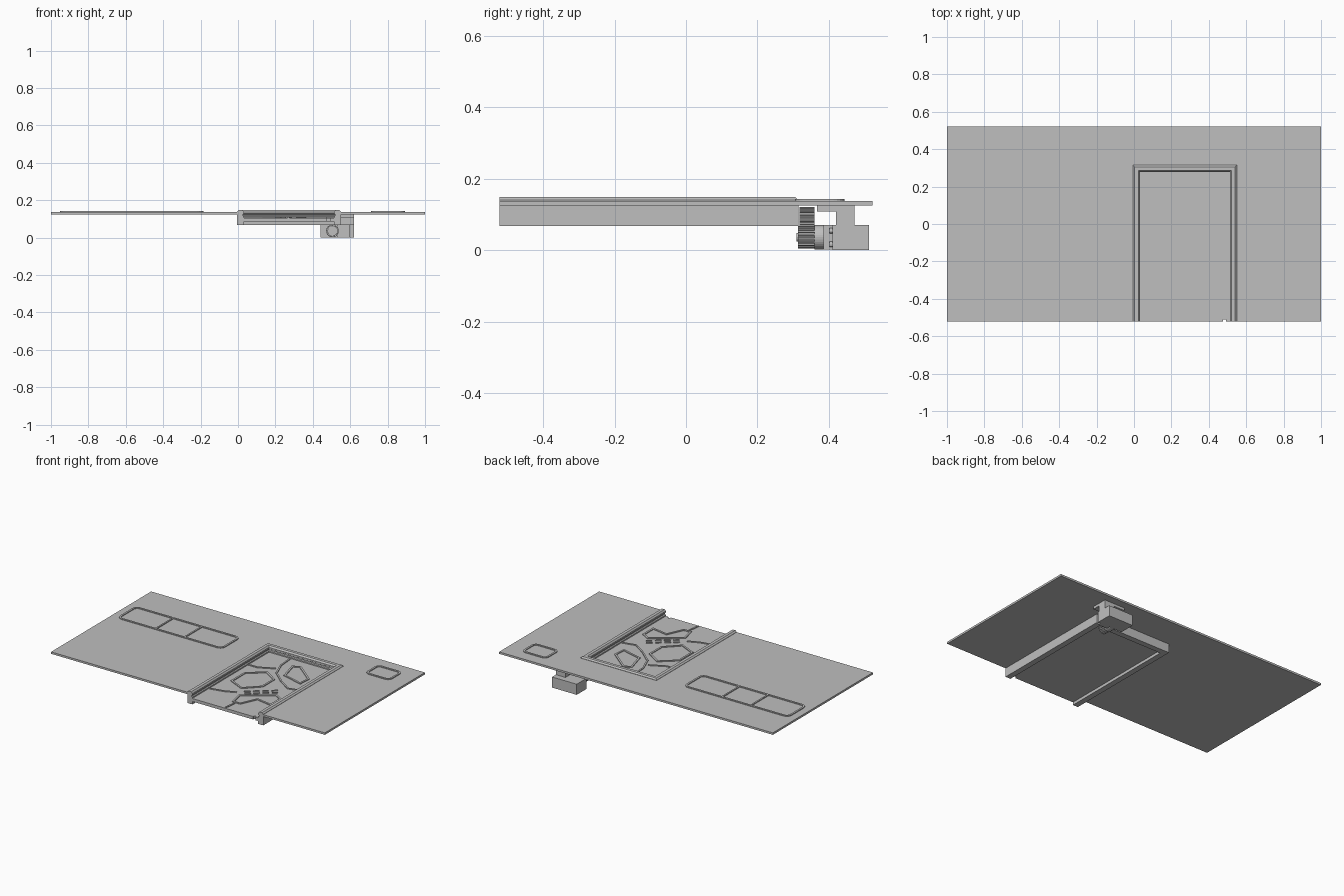
import bpy, bmesh, math
from mathutils import Vector

cube = bpy.data.objects.get("Cube")
if cube:
    bpy.data.objects.remove(cube)

grey = bpy.data.materials.new("panel_grey")
grey.use_nodes = True
COLOR = (0.52, 0.52, 0.52, 1)
grey.diffuse_color = COLOR
grey.node_tree.nodes["Principled BSDF"].inputs["Base Color"].default_value = COLOR


def finish(name, bm):
    bmesh.ops.recalc_face_normals(bm, faces=bm.faces)
    mesh = bpy.data.meshes.new(name)
    bm.to_mesh(mesh)
    bm.free()
    mesh.materials.append(grey)
    obj = bpy.data.objects.new(name, mesh)
    bpy.context.collection.objects.link(obj)
    return obj


def prism(name, points, low, high, axis="z"):
    """Extrude an outline: (x, y) along z, or (x, z) along y."""
    bm = bmesh.new()
    place = (lambda p, h: (p[0], p[1], h)) if axis == "z" else (lambda p, h: (p[0], h, p[1]))
    a = [bm.verts.new(place(p, low)) for p in points]
    b = [bm.verts.new(place(p, high)) for p in points]
    bm.faces.new(a)
    bm.faces.new(b)
    n = len(points)
    for i in range(n):
        j = (i + 1) % n
        bm.faces.new((a[i], a[j], b[j], b[i]))
    return finish(name, bm)


def box(name, x0, x1, y0, y1, z0, z1):
    return prism(name, [(x0, y0), (x1, y0), (x1, y1), (x0, y1)], z0, z1)


def sweep(name, path, profile, closed=False):
    """Mitred sweep of an (offset to the right, z) profile along a flat path."""
    bm = bmesh.new()
    pts = [Vector(p) for p in path]
    n = len(pts)
    rings = []
    for i, p in enumerate(pts):
        dirs = []
        if closed or i > 0:
            dirs.append((p - pts[i - 1]).normalized())
        if closed or i < n - 1:
            dirs.append((pts[(i + 1) % n] - p).normalized())
        normals = [Vector((d.y, -d.x)) for d in dirs]
        miter = sum(normals, Vector((0, 0))).normalized()
        miter /= max(miter.dot(normals[0]), 0.4)
        rings.append([bm.verts.new((*(p + miter * o), z)) for o, z in profile])
    m = len(profile)
    for i in range(n if closed else n - 1):
        a, b = rings[i], rings[(i + 1) % n]
        for k in range(m):
            bm.faces.new((a[k], a[(k + 1) % m], b[(k + 1) % m], b[k]))
    if not closed:
        bm.faces.new(rings[0])
        bm.faces.new(rings[-1])
    return finish(name, bm)


def ridge(name, path, width, low, high, closed=False):
    h = width / 2
    return sweep(name, path, [(-h, low), (h, low), (h, high), (-h, high)], closed)


def rounded(x0, x1, y0, y1, r):
    corners = [(x1 - r, y1 - r), (x0 + r, y1 - r), (x0 + r, y0 + r), (x1 - r, y0 + r)]
    return [(cx + r * math.cos(math.radians(90 * q + t)), cy + r * math.sin(math.radians(90 * q + t)))
            for q, (cx, cy) in enumerate(corners) for t in range(0, 91, 18)]


def circle(cx, cz, r, n=32):
    return [(cx + r * math.cos(2 * math.pi * i / n), cz + r * math.sin(2 * math.pi * i / n)) for i in range(n)]


# Wall sheet with an opening for the door
L, R, TOP, EDGE = 0.0, 0.545, 0.31, 0.522
PLATE, FACE = 0.125, 0.138
prism("wall_sheet", [(-1, -EDGE), (L, -EDGE), (L, TOP), (R, TOP), (R, -EDGE),
                     (1, -EDGE), (1, EDGE), (-1, EDGE)], PLATE, FACE)

# Door frame: chamfered outside, sloped and grooved inside
sweep("door_frame", [(-0.005, -EDGE), (-0.005, 0.315), (0.55, 0.315), (0.55, -EDGE)],
      [(0, 0.067), (0, 0.14), (0.009, 0.148), (0.029, 0.148), (0.037, 0.138), (0.037, 0.128),
       (0.031, 0.124), (0.031, 0.118), (0.037, 0.114), (0.037, 0.067)])

# Door leaf with a small notch in its lower edge
DOOR = 0.106
prism("door_leaf", [(0.02, -EDGE), (0.475, -EDGE), (0.475, -0.51), (0.492, -0.51), (0.492, -EDGE),
                    (0.525, -EDGE), (0.525, 0.29), (0.02, 0.29)], 0.086, DOOR)

# Door relief: closed outlines, seams and dashes
outlines = {
    "door_center_outline": [(0.085, -0.185), (0.085, -0.05), (0.185, 0.035),
                            (0.28, -0.025), (0.28, -0.145), (0.19, -0.235)],
    "door_upper_outline": [(0.3, 0.06), (0.265, 0.19), (0.31, 0.21), (0.445, 0.1), (0.44, 0.02)],
    "door_lower_outline": [(0.24, -0.33), (0.28, -0.3), (0.42, -0.2), (0.47, -0.23),
                           (0.47, -0.33), (0.36, -0.31), (0.31, -0.42), (0.26, -0.42)],
}
for name, pts in outlines.items():
    ridge(name, pts, 0.012, DOOR - 0.002, DOOR + 0.005, True)
seams = [
    [(0.19, 0.275), (0.2, 0.16), (0.24, 0.06), (0.33, -0.02), (0.42, -0.08), (0.51, -0.06)],
    [(0.035, 0.06), (0.1, 0.06), (0.2, 0.11)],
    [(0.035, -0.35), (0.13, -0.33), (0.2, -0.3)],
    [(0.27, -0.515), (0.28, -0.43)],
]
for i, pts in enumerate(seams):
    ridge(f"door_seam_{i + 1}", pts, 0.01, DOOR - 0.002, DOOR + 0.005)
along, across = Vector((0.78, 0.62)), Vector((0.62, -0.78))
for row in range(2):
    for k in range(4):
        start = Vector((0.23, -0.265)) + along * 0.055 * k + across * 0.03 * row
        ridge(f"door_dash_{row}_{k}", [start, start + along * 0.038], 0.01, DOOR - 0.002, DOOR + 0.005)

# Raised window outlines on the wall
RIM = 0.0435
rim_top = FACE + 0.0055
ridge("wide_window_rim", rounded(-0.945, -0.19, 0.1, 0.285, 0.03), 0.012, PLATE + 0.005, rim_top, True)
for i, x in enumerate((-0.672, -0.462)):
    ridge(f"window_divider_{i + 1}", [(x, 0.102), (x, 0.283)], 0.01, PLATE + 0.005, rim_top)
ridge("small_window_rim", rounded(0.718, 0.886, 0.311, 0.438, 0.025), 0.012, PLATE + 0.005, rim_top, True)


# Drive unit underneath: two meshing gears, gearbox, motor and bracket
def gear(name, cx, cz, r, y0, y1, teeth=18):
    pts = []
    for i in range(teeth):
        for f, rad in ((0, r * 0.86), (0.3, r * 0.86), (0.45, r), (0.8, r)):
            t = 2 * math.pi * (i + f) / teeth
            pts.append((cx + rad * math.cos(t), cz + rad * math.sin(t)))
    return prism(name, pts, y0, y1, "y")


GX, GZ = 0.505, 0.036
gear("drive_gear", GX, GZ, 0.031, 0.313, 0.36)
gear("door_gear", GX, 0.093, 0.028, 0.317, 0.36)
prism("gear_shaft", circle(GX, GZ, 0.012, 20), 0.309, 0.37, "y")
prism("gearbox_drum", circle(GX, GZ, 0.034), 0.36, 0.415, "y")
box("gearbox_flange", 0.53, 0.6, 0.385, 0.415, 0.002, 0.07)
box("motor_housing", 0.44, 0.62, 0.41, 0.512, 0, 0.07)
box("bracket_post", 0.55, 0.62, 0.42, 0.472, 0.068, 0.126)
box("bracket_foot", 0.47, 0.62, 0.367, 0.472, 0.108, 0.126)
for x in (0.458, 0.604):
    for z in (0.016, 0.054):
        prism("housing_bolt", circle(x, z, 0.008, 12), 0.402, 0.411, "y")
